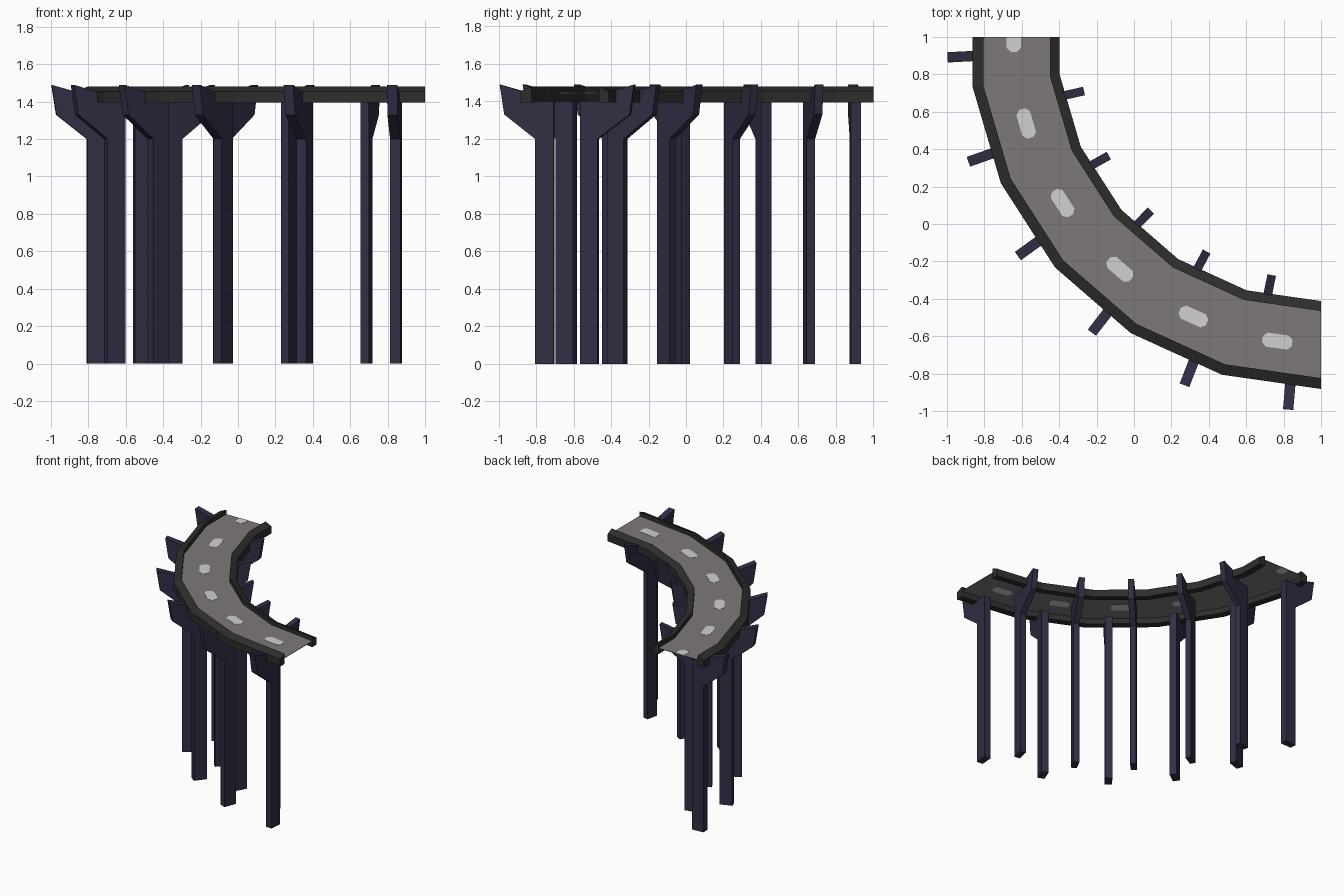
import bpy, bmesh, math
from mathutils import Matrix, Vector

if "Cube" in bpy.data.objects:
    bpy.data.objects.remove(bpy.data.objects["Cube"])

STEP = 360 / 22            # the bend is a slice of a 22-sided ring
CX, CY = 1.0, 1.0          # centre of the bend
ROAD_Z = 1.445


def material(name, rgb):
    m = bpy.data.materials.new(name)
    m.diffuse_color = (*rgb, 1)
    m.use_nodes = True
    m.node_tree.nodes["Principled BSDF"].inputs["Base Color"].default_value = m.diffuse_color
    return m


ASPHALT = material("asphalt grey", (0.205, 0.19, 0.188))
WALL = material("dark parapet", (0.027, 0.028, 0.025))
PILLAR = material("navy steel", (0.028, 0.028, 0.058))
PAINT = material("lane white", (0.64, 0.64, 0.64))


def polar(r, deg, z):
    a = math.radians(deg)
    return Vector((CX - r * math.sin(a), CY - r * math.cos(a), z))


def finish(bm, name, mat, solid=True):
    if solid:
        bmesh.ops.recalc_face_normals(bm, faces=bm.faces)
    me = bpy.data.meshes.new(name)
    bm.to_mesh(me)
    bm.free()
    me.materials.append(mat)
    ob = bpy.data.objects.new(name, me)
    bpy.context.collection.objects.link(ob)
    return ob


# Stations along the bend; the last one is halfway along a chord
stations = [(i * STEP, 1.0) for i in range(6)]
stations.append((90, math.cos(math.radians(STEP / 2))))


def sweep(name, profile, mat, closed=True):
    """Sweep an (r, z) profile round the bend."""
    bm = bmesh.new()
    rings = [[bm.verts.new(polar(r * k, a, z)) for r, z in profile] for a, k in stations]
    n = len(profile)
    for p, q in zip(rings, rings[1:]):
        for i in range(n if closed else n - 1):
            j = (i + 1) % n
            bm.faces.new((p[i], q[i], q[j], p[j]))
    if closed:
        bm.faces.new(rings[0])
        bm.faces.new(rings[-1])
    return finish(bm, name, mat)


# Road deck and the two parapets
sweep("road_deck", [(1.465, ROAD_Z), (1.824, ROAD_Z), (1.824, ROAD_Z - 0.004), (1.465, ROAD_Z - 0.004)], ASPHALT)
sweep("outer_parapet", [(1.824, 1.395), (1.882, 1.395), (1.882, 1.455), (1.824, 1.48)], WALL)
sweep("inner_parapet", [(1.465, 1.395), (1.412, 1.395), (1.412, 1.455), (1.465, 1.48)], WALL)


def bracket(name, profile, deg, width):
    """Extrude an upright (r, z) profile to a slab standing on a radial line."""
    bm = bmesh.new()
    a = math.radians(deg)
    side = Vector((-math.cos(a), math.sin(a), 0)) * width / 2
    face = bm.faces.new([bm.verts.new(polar(r, deg, z) - side) for r, z in profile])
    ext = bmesh.ops.extrude_face_region(bm, geom=[face], use_keep_orig=True)
    verts = [v for v in ext["geom"] if isinstance(v, bmesh.types.BMVert)]
    bmesh.ops.translate(bm, verts=verts, vec=side * 2)
    finish(bm, name, PILLAR)


# Pillars with flared heads that grip the parapets
OUTER = [(1.71, 0), (1.81, 0), (1.81, 1.2), (1.975, 1.33), (2.0, 1.49),
         (1.86, 1.45), (1.86, 1.4), (1.71, 1.4)]
INNER = [(1.595, 0), (1.50, 0), (1.50, 1.2), (1.325, 1.33), (1.30, 1.49),
         (1.435, 1.45), (1.435, 1.4), (1.595, 1.4)]
for i in range(6):
    bracket(f"outer_pillar_{i + 1}", OUTER, 5.05 + i * STEP, 0.055)
for i in range(5):
    bracket(f"inner_pillar_{i + 1}", INNER, 11.7 + i * STEP, 0.046)

# Lane dashes with clipped corners, showing on both sides of the thin deck
L, W, C = 0.08, 0.038, 0.022
for i in range(6):
    deg = (i + 0.5) * STEP
    end = 0 if i == 5 else L        # the last dash is cut off by the end of the road
    pts = [(-L + C, -W), (end - C, -W), (end, -W + C), (end, W - C),
           (end - C, W), (-L + C, W), (-L, W - C), (-L, -W + C)]
    if i == 5:
        pts = [(-L + C, -W), (0, -W), (0, W), (-L + C, W), (-L, W - C), (-L, -W + C)]
    a = math.radians(deg)
    along = Vector((-math.cos(a), math.sin(a), 0))
    across = Vector((-math.sin(a), -math.cos(a), 0))
    base = polar(1.643, deg, ROAD_Z - 0.006)
    bm = bmesh.new()
    face = bm.faces.new([bm.verts.new(base + along * u + across * v) for u, v in pts])
    ext = bmesh.ops.extrude_face_region(bm, geom=[face], use_keep_orig=True)
    top = [v for v in ext["geom"] if isinstance(v, bmesh.types.BMVert)]
    bmesh.ops.translate(bm, verts=top, vec=(0, 0, 0.008))
    finish(bm, f"lane_dash_{i + 1}", PAINT)
